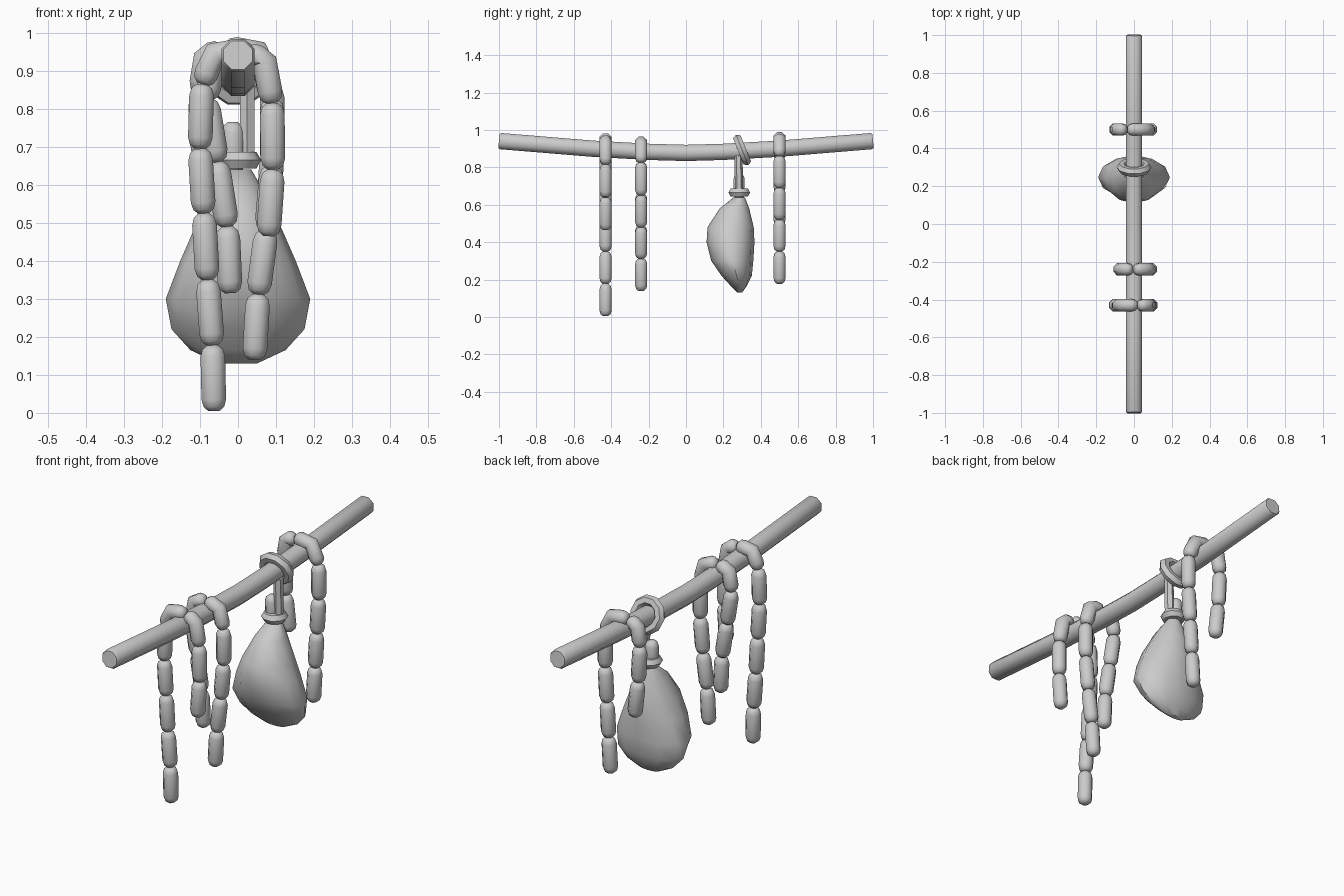
import bpy, bmesh, math
from mathutils import Vector, Matrix

if "Cube" in bpy.data.objects:
    bpy.data.objects.remove(bpy.data.objects["Cube"])


def finish(name, bm, angle=50):
    bmesh.ops.recalc_face_normals(bm, faces=bm.faces[:])
    me = bpy.data.meshes.new(name)
    bm.to_mesh(me)
    bm.free()
    ob = bpy.data.objects.new(name, me)
    bpy.context.collection.objects.link(ob)
    bpy.ops.object.select_all(action='DESELECT')
    ob.select_set(True)
    bpy.context.view_layer.objects.active = ob
    bpy.ops.object.shade_smooth_by_angle(angle=math.radians(angle))
    return ob


def skin(bm, rings, closed=False):
    """Bridge rings of points with quads, capping the ends when open."""
    vs = [[bm.verts.new(p) for p in r] for r in rings]
    n = len(vs[0])
    for i in range(len(vs) - (0 if closed else 1)):
        a, b = vs[i], vs[(i + 1) % len(vs)]
        for k in range(n):
            bm.faces.new((a[k], a[(k + 1) % n], b[(k + 1) % n], b[k]))
    if not closed:
        bm.faces.new(vs[0])
        bm.faces.new(vs[-1])


def tube(bm, pts, radii, ref, sides=8):
    """Tube along a path; ref is a direction never parallel to the path."""
    rings = []
    for i, p in enumerate(pts):
        t = (pts[min(i + 1, len(pts) - 1)] - pts[max(i - 1, 0)]).normalized()
        u = t.cross(ref).normalized()
        v = t.cross(u)
        rings.append([p + radii[i] * (math.cos(a) * u + math.sin(a) * v)
                      for a in [2 * math.pi * (k + .5) / sides for k in range(sides)]])
    skin(bm, rings)


def capsule(bm, pts, r, ref):
    """Round-ended link whose tips lie on the first and last path point."""
    d0 = (pts[1] - pts[0]).normalized()
    d1 = (pts[-2] - pts[-1]).normalized()
    caps = [(0, .45), (.3, .83), (.85, 1)]
    path = [pts[0] + d0 * r * o for o, _ in caps] + pts[1:-1]
    path += [pts[-1] + d1 * r * o for o, _ in reversed(caps)]
    radii = [r * k for _, k in caps] + [r] * (len(pts) - 2) + [r * k for _, k in reversed(caps)]
    tube(bm, path, radii, ref)


def ring(name, centre, major, minor, tilt, n=10, m=6):
    bm = bmesh.new()
    mat = Matrix.Translation(centre) @ Matrix.Rotation(tilt, 4, 'X')
    rings = []
    for i in range(n):
        a = 2 * math.pi * i / n
        rings.append([mat @ Vector(((major + minor * math.cos(b)) * math.cos(a),
                                    (major + minor * math.cos(b)) * math.sin(a),
                                    minor * math.sin(b)))
                      for b in [2 * math.pi * k / m for k in range(m)]])
    skin(bm, rings, closed=True)
    return finish(name, bm)


X, Y = Vector((1, 0, 0)), Vector((0, 1, 0))

# Sagging pole
bm = bmesh.new()
ys = [-1, -.99, -.5, -.2, 0, .2, .5, .99, 1]
tube(bm, [Vector((0, y, .877 + .064 * abs(y) ** 1.5)) for y in ys],
     [.041] + [.047] * 7 + [.041], X, 8)
finish("pole", bm)

# Link strings draped over the pole: (bent top link, joints of hanging links) per side
strings = [
    ("front_links", -.43, [
        ([(.018, .953), (-.06, .945), (-.095, .865)],
         [(-.1, .695), (-.09, .525), (-.08, .35), (-.067, .178), (-.063, .005)]),
        ([(.022, .953), (.07, .925), (.09, .815)], [(.092, .64), (.08, .465)])]),
    ("middle_links", -.24, [
        ([(-.008, .942), (-.065, .92), (-.082, .825)],
         [(-.055, .66), (-.028, .49), (-.02, .315)]),
        ([(-.002, .942), (.065, .92), (.09, .825)],
         [(.09, .65), (.075, .48), (.053, .312), (.043, .14)])]),
    ("rear_links", .50, [
        ([(-.04, .96), (-.085, .935), (-.1, .84)], [(-.09, .665), (-.07, .49)]),
        ([(-.035, .96), (.05, .95), (.09, .86)],
         [(.09, .69), (.08, .52), (.07, .35), (.06, .178)])]),
]
for name, y, sides in strings:
    bm = bmesh.new()
    for bend, joints in sides:
        at = lambda p: Vector((p[0], y, p[1]))
        capsule(bm, [at(p) for p in bend], .035, Y)
        chain = [bend[-1]] + joints
        for a, b in zip(chain, chain[1:]):
            capsule(bm, [at(a), at(b)], .035, Y)
    finish(name, bm)

# Hanging sack: z, front y, back y, half width
sections = [(.64, .255, .315, .035), (.58, .18, .338, .07), (.48, .115, .362, .117),
            (.40, .11, .366, .152), (.30, .135, .36, .19), (.22, .19, .352, .175),
            (.165, .24, .325, .125), (.13, .275, .3, .05)]
bm = bmesh.new()
skin(bm, [[Vector((w * math.cos(a), (y0 + y1) / 2 + (y1 - y0) / 2 * math.sin(a), z))
           for a in [2 * math.pi * k / 12 for k in range(12)]]
          for z, y0, y1, w in sections])
finish("sack", bm)

# Tie around the neck, gathered cloth above it, cord and loop on the pole
ring("neck_tie", (0, .285, .665), .036, .025, 0)
bm = bmesh.new()
capsule(bm, [Vector((-.012, .284, .63)), Vector((-.014, .284, .765))], .032, Y)
finish("sack_top", bm)
bm = bmesh.new()
tube(bm, [Vector((.024, .285, .65)), Vector((.024, .28, .86))], [.022, .022], Y, 6)
finish("cord", bm)
ring("cord_loop", (0, .3, .893), .067, .025, math.radians(-68))
